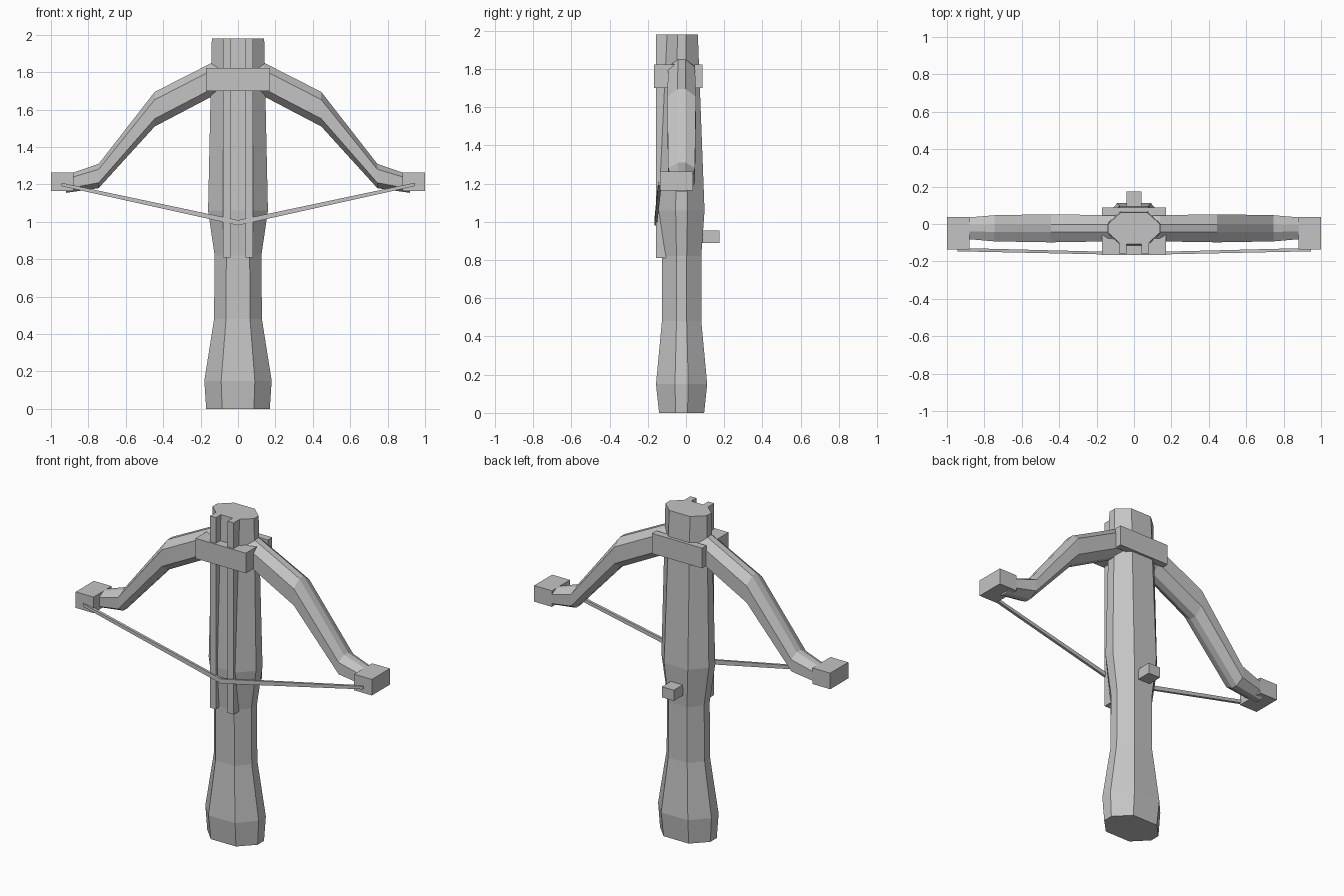
import bpy

if "Cube" in bpy.data.objects:
    bpy.data.objects.remove(bpy.data.objects["Cube"])

grey = bpy.data.materials.new("plain grey")
grey.diffuse_color = (0.55, 0.55, 0.55, 1)
grey.use_nodes = True
grey.node_tree.nodes["Principled BSDF"].inputs["Base Color"].default_value = grey.diffuse_color


def make(name, verts, faces):
    me = bpy.data.meshes.new(name)
    me.from_pydata(verts, [], faces)
    me.materials.append(grey)
    ob = bpy.data.objects.new(name, me)
    bpy.context.collection.objects.link(ob)
    return ob


def loft(name, rings):
    """Skin a list of equal-sided rings and cap both ends."""
    n = len(rings[0])
    verts = [v for r in rings for v in r]
    faces = [(i * n + j, i * n + (j + 1) % n, (i + 1) * n + (j + 1) % n, (i + 1) * n + j)
             for i in range(len(rings) - 1) for j in range(n)]
    faces += [tuple(reversed(range(n))), tuple(range((len(rings) - 1) * n, len(rings) * n))]
    return make(name, verts, faces)


def box(name, x0, x1, y0, y1, z0, z1):
    return loft(name, [[(x0, y0, z), (x1, y0, z), (x1, y1, z), (x0, y1, z)] for z in (z0, z1)])


def octagon(a, b, fa, fb):
    """Octagon of half sizes a, b; fa, fb are the flat-side fractions."""
    return [(-a * fa, -b), (a * fa, -b), (a, -b * fb), (a, b * fb),
            (a * fa, b), (-a * fa, b), (-a, b * fb), (-a, -b * fb)]


CY = -0.023  # centre depth of stock and bow

# stock: height, half width, half depth
stock = [(0, .17, .118), (.15, .18, .134), (.48, .128, .103), (.82, .125, .103),
         (1.06, .16, .12), (1.98, .14, .085)]
loft("stock", [[(x, CY + y, z) for x, y in octagon(a, b, .5, .26)] for z, a, b in stock])

# clamp plates holding the bow, and trigger
box("clamp_front", -.17, .17, -.167, -.06, 1.70, 1.823)
box("clamp_back", -.17, .17, .045, .087, 1.70, 1.823)
box("trigger", -.04, .04, .07, .175, .89, .955)

# bow limb: x, bottom, top, half depth
limb = [(0, 1.69, 1.86, .07), (.14, 1.67, 1.85, .07), (.445, 1.51, 1.695, .075),
        (.745, 1.18, 1.31, .07), (.92, 1.155, 1.25, .055)]
for s, side in ((1, "right"), (-1, "left")):
    rings = [[(s * x, CY + u, (lo + hi) / 2 + s * v) for u, v in octagon(d, (hi - lo) / 2, .28, .55)]
             for x, lo, hi, d in limb]
    loft("bow_limb_" + side, rings)
    box("limb_tip_" + side, *sorted((s * .88, s)), -.137, .037, 1.165, 1.263)
    box("bolt_rail_" + side, *sorted((s * .04, s * .08)), -.157, -.08, .81, 1.98)
    # bowstring half, thin square section
    ends = [(0, -.159, .995, .007, .014), (.945, -.137, 1.2, .009, .009)]
    loft("bowstring_" + side, [[(s * x, y - a, z - s * b), (s * x, y + a, z - s * b),
                                (s * x, y + a, z + s * b), (s * x, y - a, z + s * b)]
                               for x, y, z, a, b in ends])
